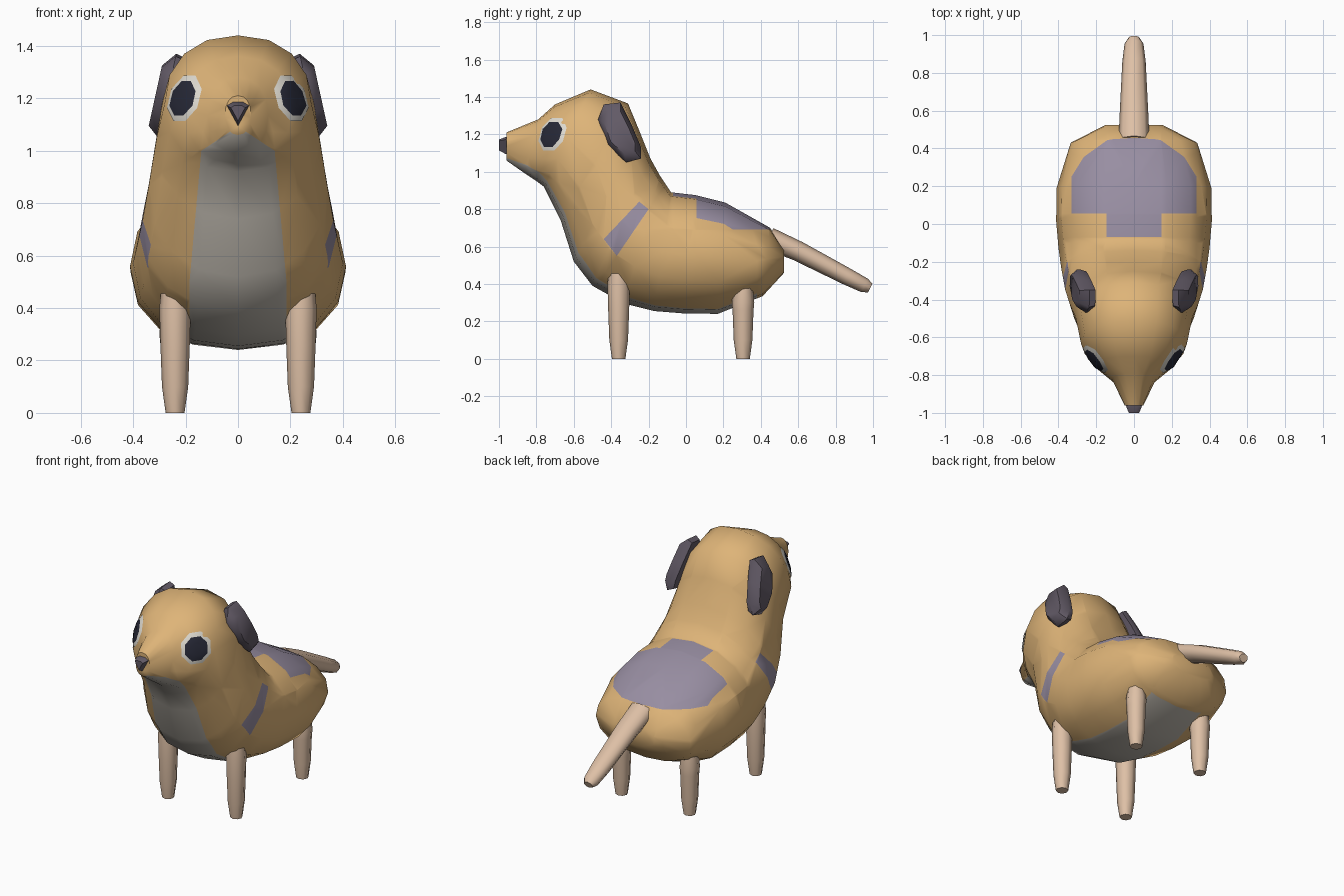
import bpy, bmesh, math
from mathutils import Vector
from mathutils.bvhtree import BVHTree

if "Cube" in bpy.data.objects:
    bpy.data.objects.remove(bpy.data.objects["Cube"], do_unlink=True)


def material(name, rgb):
    lin = [((c / 255 + 0.055) / 1.055) ** 2.4 for c in rgb] + [1.0]
    m = bpy.data.materials.new(name)
    m.use_nodes = True
    m.diffuse_color = lin
    bsdf = m.node_tree.nodes["Principled BSDF"]
    bsdf.inputs["Base Color"].default_value = lin
    bsdf.inputs["Roughness"].default_value = 0.8
    return m


TAN = material("tan_fur", (222, 180, 120))
BELLY = material("belly_grey", (190, 184, 174))
PATCH = material("purple_grey_patch", (152, 142, 162))
DARK = material("dark_ear", (98, 90, 102))
LIMB = material("pale_limb", (222, 192, 166))
WHITE = material("eye_white", (222, 218, 208))
BLACK = material("eye_dark", (38, 40, 54))


def loft(rings):
    """Skin a row of equal point rings and cap both ends."""
    bm = bmesh.new()
    loops = [[bm.verts.new(p) for p in r] for r in rings]
    n = len(loops[0])
    for a, b in zip(loops, loops[1:]):
        for i in range(n):
            j = (i + 1) % n
            bm.faces.new((a[i], a[j], b[j], b[i]))
    bm.faces.new(loops[0])
    bm.faces.new(loops[-1])
    bmesh.ops.recalc_face_normals(bm, faces=bm.faces[:])
    return bm


def finish(bm, name, mats, angle=60):
    me = bpy.data.meshes.new(name)
    bm.to_mesh(me)
    bm.free()
    for m in mats:
        me.materials.append(m)
    ob = bpy.data.objects.new(name, me)
    bpy.context.collection.objects.link(ob)
    bpy.ops.object.select_all(action='DESELECT')
    ob.select_set(True)
    bpy.context.view_layer.objects.active = ob
    bpy.ops.object.shade_smooth_by_angle(angle=math.radians(angle))
    return ob


def oval(center, up, w, n, power=1.0):
    """Ring around center; up is the half-height vector, w the half-width in x."""
    pts = []
    for i in range(n):
        t = 2 * math.pi * i / n
        c, s = [math.copysign(abs(v) ** power, v) for v in (math.cos(t), math.sin(t))]
        pts.append(center + up * c + Vector((w * s, 0, 0)))
    return pts


# Body, neck and head: top (y, z), underside (y, z), half-width
SPINE = [
    ((.525, .58), (.525, .46), .15), ((.45, .70), (.41, .335), .335),
    ((.21, .835), (.17, .24), .41), ((.05, .875), (-.02, .243), .412),
    ((-.08, .89), (-.17, .255), .40), ((-.14, .98), (-.33, .295), .385),
    ((-.19, 1.07), (-.50, .39), .365), ((-.25, 1.22), (-.60, .52), .34),
    ((-.31, 1.365), (-.67, .74), .31), ((-.51, 1.44), (-.76, .92), .28),
    ((-.70, 1.36), (-.80, .95), .205), ((-.79, 1.28), (-.86, .99), .115),
    ((-.96, 1.21), (-.96, 1.06), .05)]
rings = []
for t, b, w in SPINE:
    T, B = Vector((0, *t)), Vector((0, *b))
    rings.append(oval((T + B) / 2, (T - B) / 2, w, 16, 0.9))
body = loft(rings)
skin = BVHTree.FromBMesh(body)


def cut(co, no, test):
    """Slice the faces that pass the test along a plane."""
    fs = [f for f in body.faces if test(f.calc_center_median(), f.normal)]
    geom = set(fs)
    for f in fs:
        geom.update(f.edges)
        geom.update(f.verts)
    bmesh.ops.bisect_plane(body, geom=list(geom), dist=1e-5, plane_co=co, plane_no=no)
    body.normal_update()


# Outlines of the painted areas
BIB = [(.185, .2), (.185, .5), (.14, 1.0), (.05, 1.06)]          # half-width x, height z
SHOULDER = [(-.44, .64), (-.37, .55), (-.20, .80), (-.25, .84)]  # y, z
BIB_END = .38


def under(c, n):
    return n.z < 0.05


def back(c, n):
    return n.z > 0 and c.z > .55 and c.y > -.25


for s in (1, -1):
    for (x0, z0), (x1, z1) in zip(BIB, BIB[1:]):
        cut((s * x0, 0, z0), (z1 - z0, 0, -s * (x1 - x0)),
            lambda c, n: under(c, n) and c.x * s > -.05 and z0 - .15 < c.z < z1 + .15)
    for x in (.145, .33):
        cut((s * x, 0, 0), (1, 0, 0), back)
    for (y0, z0), (y1, z1) in zip(SHOULDER, SHOULDER[1:] + SHOULDER[:1]):
        cut((0, y0, z0), (0, z1 - z0, y0 - y1),
            lambda c, n: c.x * s > .2 and -.65 < c.y < .05 and .4 < c.z < 1)
cut((0, BIB_END, 0), (0, 1, 0), under)
cut((0, 0, .69), (0, 0, 1), back)
for y in (.055, -.07):
    cut((0, y, 0), (0, 1, 0), back)


def bib_width(z):
    for (x0, z0), (x1, z1) in zip(BIB, BIB[1:]):
        if z0 <= z <= z1:
            return x0 + (x1 - x0) * (z - z0) / (z1 - z0)
    return 0


def in_shoulder(c):
    return abs(c.x) > .2 and all(
        (y1 - y0) * (c.z - z0) - (z1 - z0) * (c.y - y0) > 0
        for (y0, z0), (y1, z1) in zip(SHOULDER, SHOULDER[1:] + SHOULDER[:1]))


for f in body.faces:
    c, n = f.calc_center_median(), f.normal
    saddle = c.z > .69 and n.z > 0 and (
        (abs(c.x) < .33 and c.y > .055) or (abs(c.x) < .145 and c.y > -.07))
    if n.z < 0.05 and c.y < BIB_END and abs(c.x) < bib_width(c.z):
        f.material_index = 1
    elif saddle or in_shoulder(c):
        f.material_index = 2
finish(body, "body", [TAN, BELLY, PATCH], 65)

# Eyes: thin eight-sided discs laid onto the head
for s, side in ((1, "left"), (-1, "right")):
    out = Vector((s * .68, -.73, 0)).normalized()
    across = out.cross(Vector((0, 0, 1)))
    mid = Vector((s * .20, -.71, 1.20))

    def on_skin(r, t, lift):
        p = mid + across * (r * math.cos(t)) + Vector((0, 0, r * math.sin(t)))
        hit = skin.ray_cast(p + out * .3, -out)[0]
        return (hit or p) + out * lift

    bm = bmesh.new()
    loops = [[bm.verts.new(on_skin(r, math.pi * (k + .5) / 4, lift)) for k in range(8)]
             for r, lift in ((.094, .004), (.072, .009), (.036, .009))]
    for a, b, mi in ((loops[0], loops[1], 0), (loops[1], loops[2], 1)):
        for k in range(8):
            j = (k + 1) % 8
            bm.faces.new((a[k], a[j], b[j], b[k])).material_index = mi
    bm.faces.new(loops[2]).material_index = 1
    bmesh.ops.recalc_face_normals(bm, faces=bm.faces[:])
    if sum((f.normal.dot(out) for f in bm.faces)) < 0:
        bmesh.ops.reverse_faces(bm, faces=bm.faces[:])
    finish(bm, side + "_eye", [WHITE, BLACK])

# Ears: flaps with a bevelled outer face, leaning with the head
EAR = [(-.47, 1.28), (-.44, 1.36), (-.35, 1.37), (-.29, 1.25),
       (-.24, 1.13), (-.24, 1.07), (-.32, 1.05), (-.42, 1.14)]
for s, side in ((1, "left"), (-1, "right")):
    layers = []
    for scale, dx in ((.9, 0), (1, .035), (.72, .08)):
        ring = []
        for y, z in EAR:
            y2, z2 = -.355 + (y + .355) * scale, 1.21 + (z - 1.21) * scale
            ring.append(Vector((s * (.20 + (1.37 - z2) * .22 + dx), y2, z2)))
        layers.append(ring)
    finish(loft(layers), side + "_ear", [DARK], 50)

# Nose
nose = [Vector((0, 0, -.055)), Vector((.042, 0, .022)), Vector((.02, 0, .035)),
        Vector((-.02, 0, .035)), Vector((-.042, 0, .022))]
finish(loft([[Vector((0, y, 1.15)) + p * k for p in nose]
             for y, k in ((-.94, .9), (-.965, 1), (-1.0, .65))]), "nose", [DARK], 30)

# Legs
for y, top, end in ((-.36, .48, "front"), (.305, .38, "rear")):
    for s, side in ((1, "left"), (-1, "right")):
        rings = [oval(Vector((s * .24, y, z)), Vector((0, r, 0)), r, 8)
                 for z, r in ((0, .036), (.10, .05), (.26, .056), (top - .08, .06), (top, .052))]
        finish(loft(rings), f"{end}_{side}_leg", [LIMB])

# Tail
tail = [(.44, .645, .06, .082), (.60, .575, .054, .075), (.86, .44, .046, .062),
        (.955, .392, .04, .05), (.985, .378, .026, .03)]
tilt = Vector((0, .45, .89))
finish(loft([oval(Vector((0, y, z)), tilt * h, w, 8) for y, z, h, w in tail]), "tail", [LIMB])
